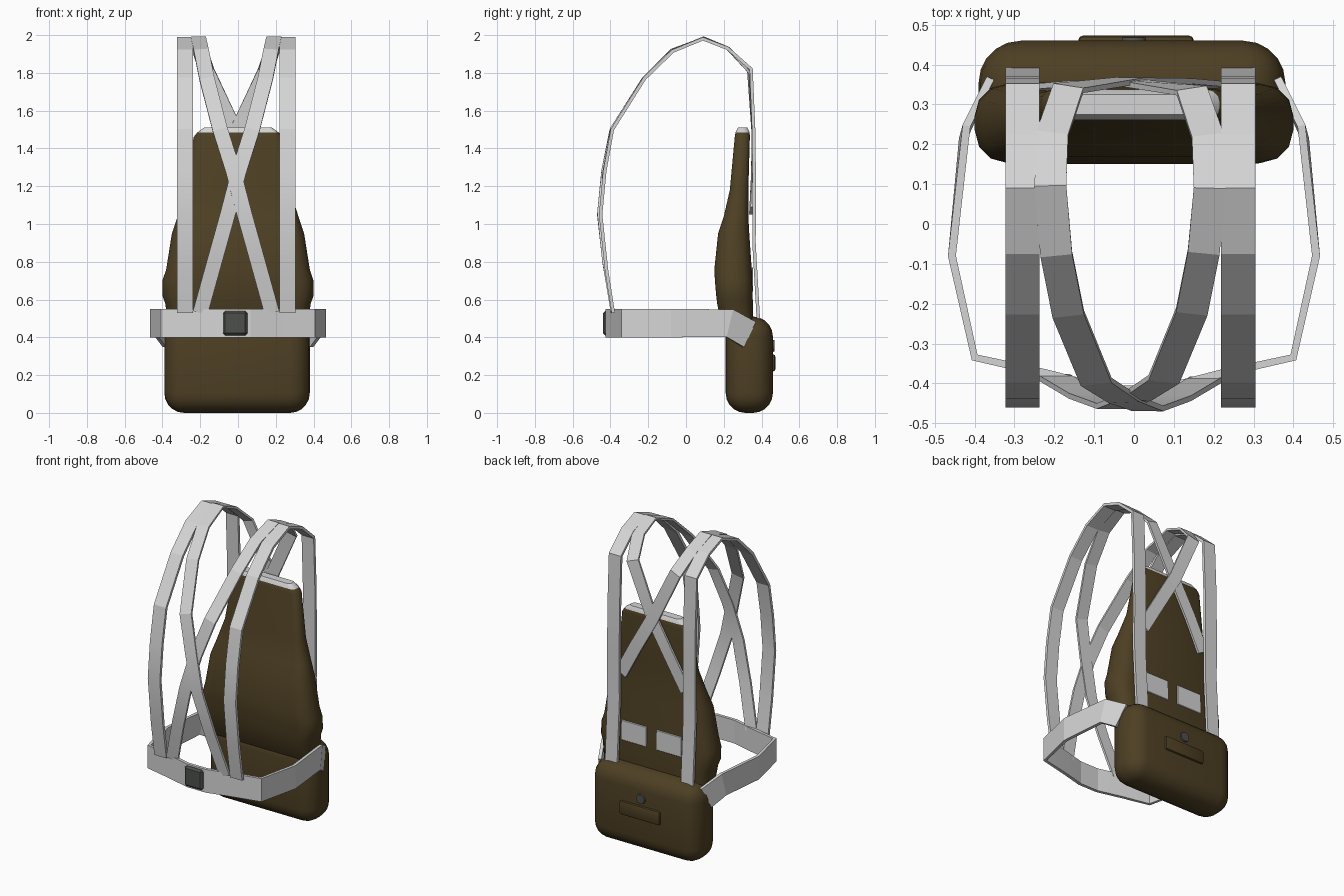
import bpy, bmesh, math
from mathutils import Vector

if "Cube" in bpy.data.objects:
    bpy.data.objects.remove(bpy.data.objects["Cube"])


def mat(name, rgb):
    m = bpy.data.materials.new(name)
    m.diffuse_color = (*rgb, 1)
    m.use_nodes = True
    m.node_tree.nodes["Principled BSDF"].inputs["Base Color"].default_value = m.diffuse_color
    return m


BROWN = mat("brown canvas", (0.075, 0.05, 0.017))
GREY = mat("light grey webbing", (0.66, 0.66, 0.66))
DARK = mat("dark metal", (0.075, 0.08, 0.07))


def finish(bm, name, mats, angle=35):
    bmesh.ops.recalc_face_normals(bm, faces=bm.faces)
    me = bpy.data.meshes.new(name)
    bm.to_mesh(me)
    bm.free()
    ob = bpy.data.objects.new(name, me)
    bpy.context.collection.objects.link(ob)
    for m in mats:
        me.materials.append(m)
    bpy.ops.object.select_all(action='DESELECT')
    ob.select_set(True)
    bpy.context.view_layer.objects.active = ob
    bpy.ops.object.shade_smooth_by_angle(angle=math.radians(angle))
    return ob


def skin(bm, rings):
    """Bridge closed rings of vertices and cap both ends."""
    n = len(rings[0])
    for a, b in zip(rings, rings[1:]):
        for i in range(n):
            bm.faces.new((a[i], a[(i + 1) % n], b[(i + 1) % n], b[i]))
    bm.faces.new(rings[0])
    bm.faces.new(rings[-1])


def ribbon(name, pts, width, thick, belt=False):
    """Flat webbing band swept along a path."""
    bm = bmesh.new()
    P = [Vector(p) for p in pts]
    rings = []
    for i, p in enumerate(P):
        t = Vector((0, 0, 0))
        if i:
            t += (p - P[i - 1]).normalized()
        if i < len(P) - 1:
            t += (P[i + 1] - p).normalized()
        t.normalize()
        out = Vector((t.y, -t.x, 0)) if belt else Vector((0, -t.z, t.y))
        w = t.cross(out).normalized()
        n = w.cross(t).normalized()
        rings.append([bm.verts.new(p + w * a * width / 2 + n * b * thick / 2)
                      for a, b in ((-1, -1), (1, -1), (1, 1), (-1, 1))])
    skin(bm, rings)
    return finish(bm, name, [GREY], 12)


def rounded_box(name, x, y, z, r, m, seg=4):
    bm = bmesh.new()
    bmesh.ops.create_cube(bm, size=1)
    for v in bm.verts:
        v.co = [(lo + hi) / 2 + c * (hi - lo) for c, (lo, hi) in zip(v.co, (x, y, z))]
    bmesh.ops.bevel(bm, geom=bm.edges[:], offset=r, segments=seg, profile=0.5, affect='EDGES')
    return finish(bm, name, [m])


# back panel: rounded-rectangle sections (z, half width, front y, back y)
sections = [(0.42, 0.36, 0.22, 0.35), (0.50, 0.375, 0.18, 0.355), (0.58, 0.385, 0.165, 0.355),
            (0.62, 0.40, 0.16, 0.352), (0.70, 0.40, 0.153, 0.35), (0.76, 0.38, 0.15, 0.348),
            (0.95, 0.35, 0.17, 0.335), (1.04, 0.32, 0.20, 0.33), (1.18, 0.275, 0.232, 0.33),
            (1.46, 0.235, 0.258, 0.338), (1.485, 0.215, 0.262, 0.337), (1.51, 0.18, 0.275, 0.325)]
bm = bmesh.new()
rings = []
for z, h, f, b in sections:
    ring = []
    r = (b - f) * 0.42
    for cx, cy, a0 in ((h - r, b - r, 0), (-h + r, b - r, 90), (-h + r, f + r, 180), (h - r, f + r, 270)):
        for k in range(4):
            a = math.radians(a0 + 30 * k)
            ring.append(bm.verts.new((cx + r * math.cos(a), cy + r * math.sin(a), z)))
    rings.append(ring)
skin(bm, rings)
for fc in bm.faces:
    if fc.calc_center_median().z > 1.49:
        fc.material_index = 1          # pale top edge
finish(bm, "back_panel", [BROWN, GREY])

# lower pouch with its flap and stud
rounded_box("lower_pouch", (-0.39, 0.38), (0.21, 0.46), (0.0, 0.51), 0.105, BROWN, 5)
rounded_box("pouch_flap", (-0.14, 0.15), (0.44, 0.473), (0.22, 0.31), 0.012, BROWN, 2)
bm = bmesh.new()
bmesh.ops.create_cone(bm, cap_ends=True, segments=10, radius1=0.036, radius2=0.03, depth=0.02)
for v in bm.verts:
    v.co = (v.co.x, 0.458 + v.co.z, 0.355 + v.co.y)
finish(bm, "pouch_stud", [DARK])

# pale patches on the back of the panel
for s in (-1, 1):
    xs = sorted((s * 0.035, s * 0.215))
    rounded_box("back_patch", xs, (0.346, 0.355), (0.64, 0.77), 0.003, GREY, 1)

# waist belt and buckle
half = [(0.375, 0.335, 0.415), (0.425, 0.23, 0.475), (0.457, -0.08, 0.475),
        (0.40, -0.335, 0.475), (0.22, -0.375, 0.475), (0.065, -0.415, 0.475)]
ribbon("waist_belt", [(-x, y, z) for x, y, z in half] + half[::-1], 0.15, 0.02, belt=True)
rounded_box("belt_buckle", (-0.08, 0.05), (-0.44, -0.41), (0.41, 0.54), 0.012, DARK, 1)

# straight outer shoulder straps
arch = [(-0.385, 0.53), (-0.42, 0.75), (-0.452, 1.05), (-0.43, 1.28), (-0.39, 1.50), (-0.22, 1.77),
        (-0.07, 1.915), (0.09, 1.98), (0.22, 1.93), (0.345, 1.82), (0.358, 1.5),
        (0.362, 1.2), (0.36, 0.9), (0.385, 0.46)]
for x in (-0.28, 0.262):
    ribbon("outer_strap", [(x, y, z) for y, z in arch], 0.086, 0.018)

# crossing inner straps, front and back
cross = [(-0.19, -0.385, 0.53), (-0.115, -0.43, 0.8), (-0.045, -0.457, 1.05), (0.015, -0.435, 1.28),
         (0.085, -0.39, 1.50), (0.155, -0.22, 1.77), (0.185, -0.07, 1.92), (0.20, 0.09, 1.985),
         (0.195, 0.22, 1.93), (0.155, 0.335, 1.81), (0.0, 0.355, 1.48), (-0.12, 0.352, 1.27),
         (-0.23, 0.342, 1.07)]
for s, d in ((1, 0), (-1, 0.006)):
    ribbon("cross_strap", [(s * x - 0.01, y + (d if y > 0 else -d), z) for x, y, z in cross], 0.08, 0.014)
